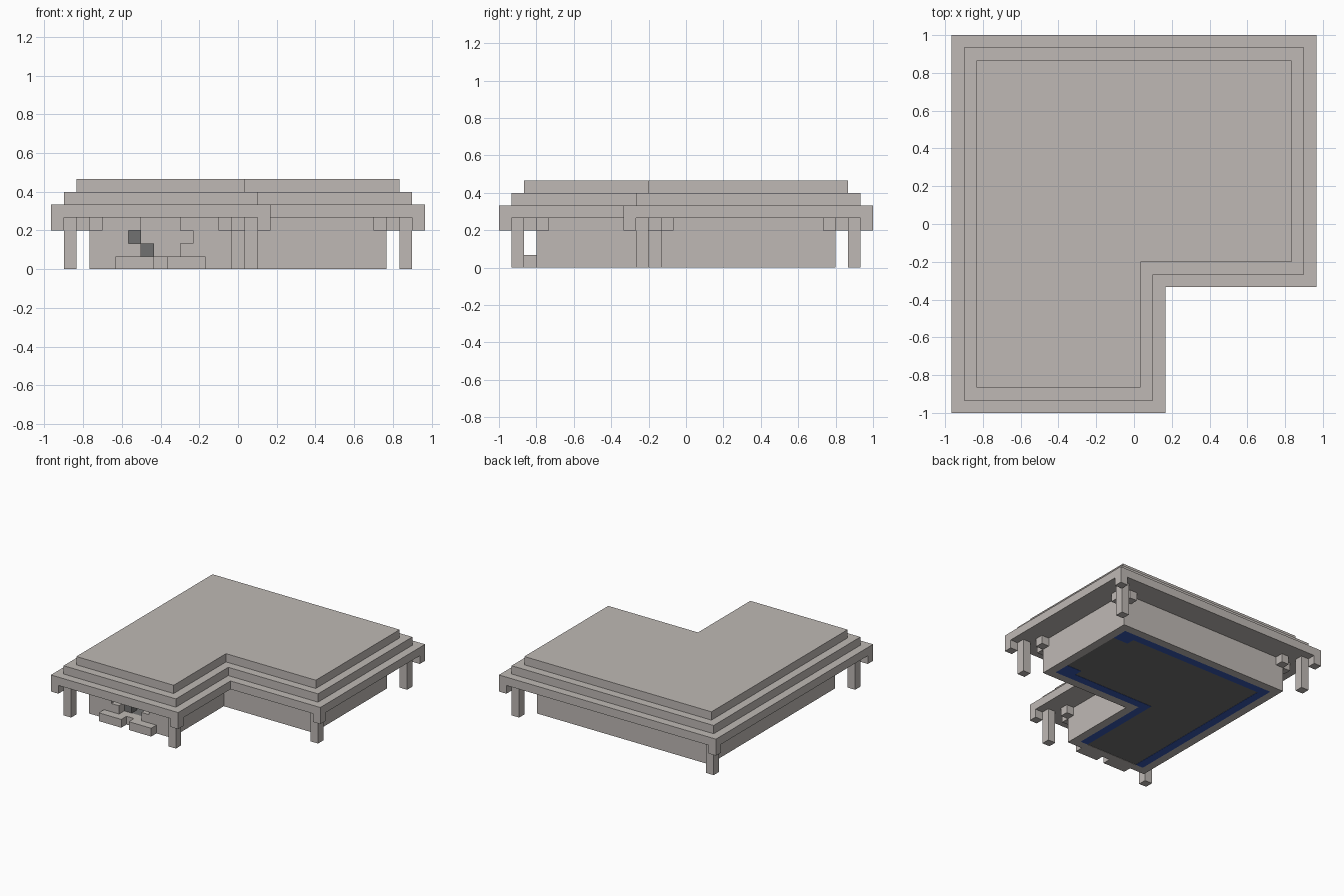
import bpy, bmesh
from mathutils import Vector

cube = bpy.data.objects.get("Cube")
if cube:
    bpy.data.objects.remove(cube, do_unlink=True)

U = 1 / 15                      # block size
ORIGIN = Vector((-14.5, -15, 0))


def material(name, rgb):
    m = bpy.data.materials.new(name)
    m.use_nodes = True
    color = (*rgb, 1)
    m.diffuse_color = color
    m.node_tree.nodes["Principled BSDF"].inputs["Base Color"].default_value = color
    return m


STONE = material("warm grey stone", (0.52, 0.485, 0.46))
DARK = material("dark grey floor", (0.165, 0.165, 0.165))
BLUE = material("deep blue edging", (0.04, 0.10, 0.44))


def finish(name, bm, mat):
    bmesh.ops.recalc_face_normals(bm, faces=bm.faces)
    mesh = bpy.data.meshes.new(name)
    bm.to_mesh(mesh)
    bm.free()
    mesh.materials.append(mat)
    obj = bpy.data.objects.new(name, mesh)
    bpy.context.collection.objects.link(obj)
    return obj


def boxes(name, mat, *specs):
    """Each spec is (x0, x1, y0, y1, z0, z1) in blocks."""
    bm = bmesh.new()
    for x0, x1, y0, y1, z0, z1 in specs:
        lo, hi = Vector((x0, y0, z0)), Vector((x1, y1, z1))
        verts = bmesh.ops.create_cube(bm, size=1)["verts"]
        for v in verts:
            v.co = (ORIGIN + (lo + hi) / 2 + v.co * (hi - lo)) * U
    return finish(name, bm, mat)


def l_slab(name, mat, inset, z0, z1):
    """L-shaped prism, shrunk evenly by inset blocks."""
    a, b = inset, 29 - inset
    c, d, e = 17 - inset, 10 + inset, 30 - inset
    outline = [(a, a), (c, a), (c, d), (b, d), (b, e), (a, e)]
    bm = bmesh.new()
    face = bm.faces.new([bm.verts.new((ORIGIN + Vector((x, y, z0))) * U) for x, y in outline])
    ext = bmesh.ops.extrude_face_region(bm, geom=[face])["geom"]
    bmesh.ops.translate(bm, vec=(0, 0, (z1 - z0) * U),
                        verts=[v for v in ext if isinstance(v, bmesh.types.BMVert)])
    return finish(name, bm, mat)


# Stepped roof
for step, label in enumerate(("lower", "middle", "upper")):
    l_slab(f"{label}_roof_tier", STONE, step, 4 + step, 5 + step)

# Hollow walls, the front one left for the doorway
boxes("house_walls", STONE,
      (3, 4, 4, 27, 0, 4), (4, 26, 26, 27, 0, 4), (25, 26, 13, 26, 0, 4),
      (14, 25, 13, 14, 0, 4), (13, 14, 4, 14, 0, 4))

# Front wall with a rounded doorway: half-width of the opening per layer
front = [(3, 14, 3, 4, 0, 1)]
for layer, half in enumerate((1, 2, 1), start=1):
    front += [(3, 8 - half, 3, 4, layer, layer + 1),
              (9 + half, 14, 3, 4, layer, layer + 1)]
boxes("front_wall", STONE, *front)
boxes("entrance_steps", STONE, (5, 8, 2, 3, 0, 1), (9, 12, 2, 3, 0, 1))
boxes("stair_blocks", DARK, (6, 7, 4, 5, 2, 3), (7, 8, 4, 5, 1, 2))

# Floor with blue edging flush underneath
l_slab("floor", DARK, 4, 0.03, 1)
boxes("floor_edging", BLUE,
      (4, 5, 4, 26, 0, 0.1), (5, 25, 25, 26, 0, 0.1), (12, 13, 4, 15, 0, 0.1),
      (13, 25, 14, 15, 0, 0.1), (23, 25, 24, 25, 0, 0.1), (23, 25, 15, 16, 0, 0.1))

# Posts, hanging eave corners and wall brackets at each outer corner
corners = {"front_right": (1, 1, 1, 1), "front_middle": (15, 1, -1, 1),
           "side_left": (27, 11, -1, 1), "back_left": (27, 28, -1, -1),
           "back_right": (1, 28, 1, -1)}
for name, (i, j, sx, sy) in corners.items():
    def cell(dx, dy, z0):
        x, y = i + dx * sx, j + dy * sy
        return (x, x + 1, y, y + 1, z0, 4)
    boxes(f"{name}_post", STONE, cell(0, 0, 0))
    boxes(f"{name}_eave_corner", STONE, cell(-1, -1, 3))
    boxes(f"{name}_wall_brackets", STONE, cell(1, 2, 3), cell(2, 1, 3))
